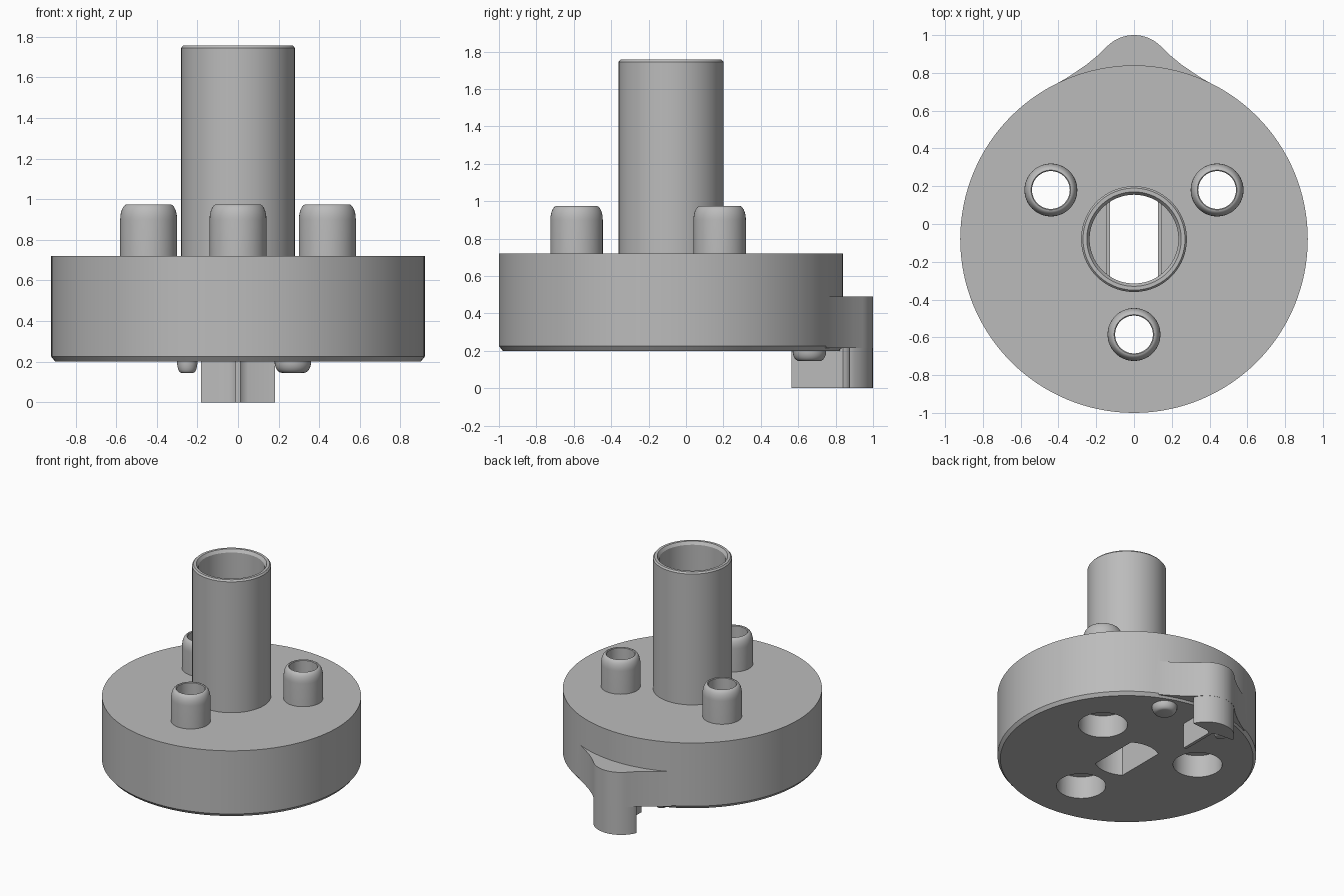
import bpy, bmesh, math
from mathutils import Vector

if "Cube" in bpy.data.objects:
    bpy.data.objects.remove(bpy.data.objects["Cube"], do_unlink=True)

AXIS_Y = -0.08
PEGS = [(-0.44, 0.18), (0.44, 0.18), (0, -0.585)]

grey = bpy.data.materials.new("plain grey")
grey.use_nodes = True
grey.diffuse_color = (0.5, 0.5, 0.5, 1)
grey.node_tree.nodes["Principled BSDF"].inputs["Base Color"].default_value = grey.diffuse_color


def finish(name, bm):
    bmesh.ops.recalc_face_normals(bm, faces=bm.faces)
    mesh = bpy.data.meshes.new(name)
    bm.to_mesh(mesh)
    bm.free()
    mesh.materials.append(grey)
    ob = bpy.data.objects.new(name, mesh)
    bpy.context.collection.objects.link(ob)
    return ob


def lathe(name, profile, x, y, steps=64, ring=False):
    """Spin (radius, z) points round a vertical axis; a ring closes its own profile."""
    bm = bmesh.new()
    vs = [bm.verts.new((r, 0, z)) for r, z in profile]
    edges = [bm.edges.new(p) for p in zip(vs, vs[1:])]
    if ring:
        edges.append(bm.edges.new((vs[-1], vs[0])))
    bmesh.ops.spin(bm, geom=vs + edges, axis=(0, 0, 1), cent=(0, 0, 0),
                   angle=math.tau, steps=steps)
    bmesh.ops.remove_doubles(bm, verts=bm.verts, dist=1e-5)
    bmesh.ops.translate(bm, verts=bm.verts, vec=(x, y, 0))
    return finish(name, bm)


def cylinder(name, r, z0, z1, x, y):
    return lathe(name, [(0, z0), (r, z0), (r, z1), (0, z1)], x, y)


def prism(name, points, z0, z1):
    bm = bmesh.new()
    face = bm.faces.new([bm.verts.new((x, y, z0)) for x, y in points])
    top = bmesh.ops.extrude_face_region(bm, geom=[face])["geom"]
    bmesh.ops.translate(bm, vec=(0, 0, z1 - z0),
                        verts=[g for g in top if isinstance(g, bmesh.types.BMVert)])
    return finish(name, bm)


def combine(target, tool, operation):
    mod = target.modifiers.new("combine", "BOOLEAN")
    mod.object, mod.operation, mod.solver = tool, operation, "EXACT"
    graph = bpy.context.evaluated_depsgraph_get()
    mesh = bpy.data.meshes.new_from_object(target.evaluated_get(graph))
    target.modifiers.clear()
    target.data = mesh
    bpy.data.objects.remove(tool, do_unlink=True)


def mirrored(half):
    """Complete an outline, given its +x half from front to back."""
    return half + [(-x, y) for x, y in reversed(half) if x > 0]


def arc(cx, cy, r, a0, a1, n):
    return [(cx + r * math.cos(math.radians(a0 + (a1 - a0) * i / n)),
             cy + r * math.sin(math.radians(a0 + (a1 - a0) * i / n))) for i in range(n + 1)]


# Round base with chamfered lower rim
base = lathe("base", [(0, 0.2), (0.9, 0.2), (0.92, 0.225), (0.92, 0.72), (0, 0.72)],
             0, AXIS_Y, 128)

# Rear lug: flared upper block and a narrower lower key with a thin fin
tip = arc(0, 0.8, 0.2, 45, 89, 10) + [(0, 1.0)]
flare = mirrored([(0.3, 0.7), (0.4, 0.748), (0.36, 0.771), (0.32, 0.797),
                  (0.25, 0.845), (0.19, 0.894)] + tip)
combine(base, prism("lug", flare, 0.215, 0.49), "UNION")
key = mirrored([(0.012, 0.565), (0.012, 0.84), (0.025, 0.855), (0.05, 0.865), (0.182, 0.875)]
               + arc(0, 0.8, 0.199, 26, 89, 14) + [(0, 0.999)])
combine(base, prism("key", key, 0, 0.4), "UNION")

# Counterbored holes under the pegs
for x, y in PEGS:
    combine(base, cylinder("counterbore", 0.175, 0.1, 0.375, x, y), "DIFFERENCE")
    combine(base, cylinder("bore", 0.1, 0.3, 0.8, x, y), "DIFFERENCE")

# Flat-sided centre slot, chamfered along its upper edges
def slot(half_width):
    a = math.degrees(math.acos(half_width / 0.235))
    return arc(0, AXIS_Y, 0.235, a, 180 - a, 16) + arc(0, AXIS_Y, 0.235, 180 + a, 360 - a, 16)


combine(base, prism("slot_cutter", slot(0.127), 0.1, 0.8), "DIFFERENCE")
combine(base, prism("slot_edge_cutter", slot(0.142), 0.705, 0.8), "DIFFERENCE")

# Centre tube
lathe("tube", [(0.235, 0.72), (0.28, 0.72), (0.28, 1.745), (0.27, 1.757),
               (0.25, 1.757), (0.235, 1.735)], 0, AXIS_Y, 96, True)

# Hollow pegs with rounded shoulders
shoulder = [(0.105 + 0.035 * math.cos(t), 0.9 + 0.075 * math.sin(t))
            for t in (math.pi / 2 * i / 8 for i in range(9))]
for i, (x, y) in enumerate(PEGS):
    lathe(f"peg_{i + 1}", [(0.1, 0.72), (0.14, 0.72)] + shoulder + [(0.1, 0.97)],
          x, y, 64, True)

# Small domed feet beneath the base
for name, x, r in (("large_foot", 0.27, 0.09), ("small_foot", -0.25, 0.05)):
    dome = [(r * 0.6 + r * 0.4 * math.cos(t), 0.2 - 0.055 * math.sin(t))
            for t in (math.pi / 2 * i / 6 for i in range(7))]
    lathe(name, [(0, 0.21), (r, 0.21)] + dome + [(0, 0.145)], x, 0.66, 32)

# Smooth shading with crisp edges
for ob in bpy.context.collection.objects:
    if ob.type == "MESH":
        ob.select_set(True)
        bpy.context.view_layer.objects.active = ob
bpy.ops.object.shade_smooth_by_angle(angle=math.radians(30))
